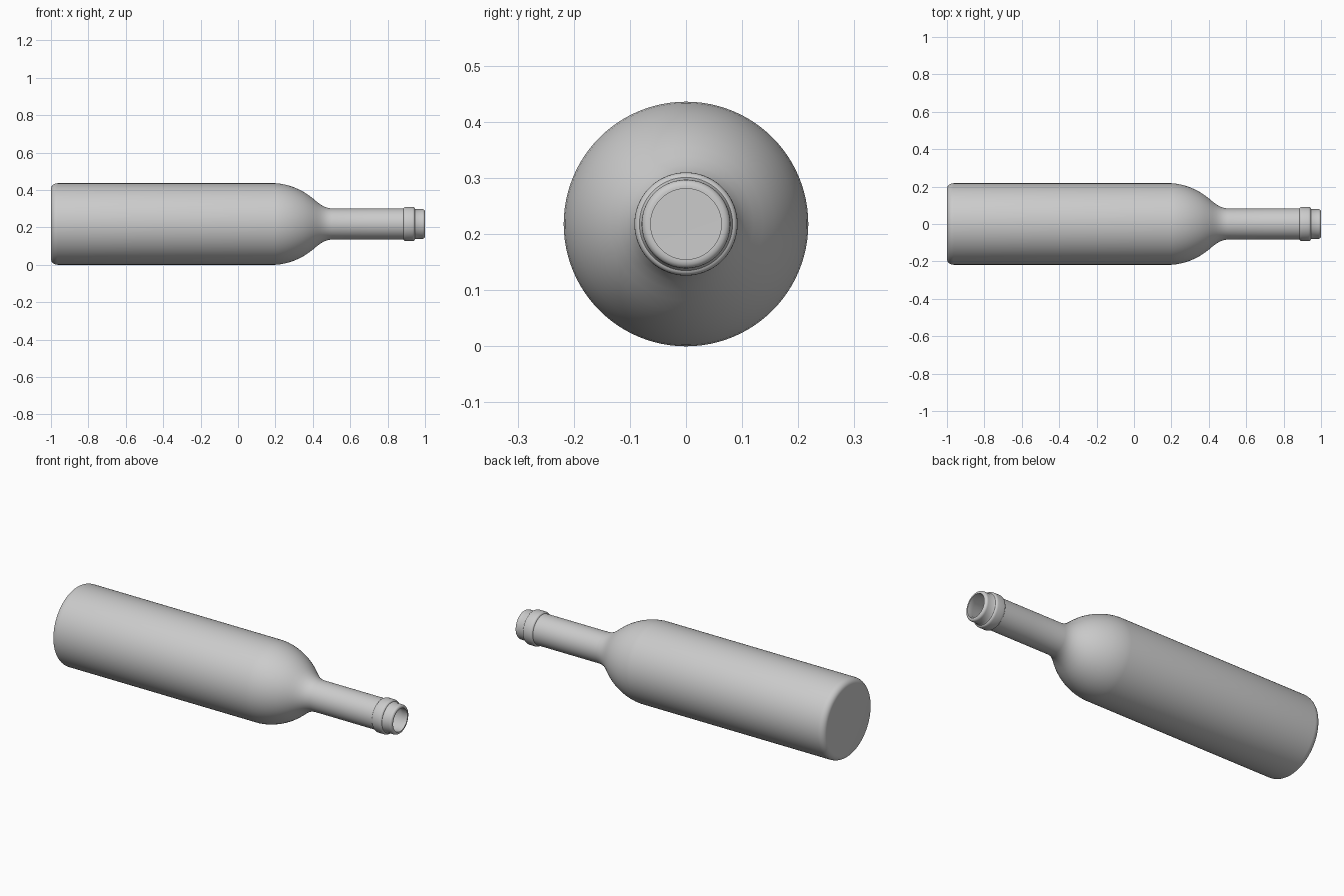
import bpy, bmesh, math

if "Cube" in bpy.data.objects:
    bpy.data.objects.remove(bpy.data.objects["Cube"])

SEGMENTS = 96
AXIS_Z = 0.218


def arc(cx, cr, rx, rr, a0, a1, n=6):
    """Elliptical arc in the (x, radius) profile plane."""
    out = []
    for i in range(n + 1):
        a = math.radians(a0 + (a1 - a0) * i / n)
        out.append((cx + rx * math.cos(a), cr + rr * math.sin(a)))
    return out


def lathe(name, profile):
    """Spin an (x, radius) profile round the bottle's lying axis."""
    bm = bmesh.new()
    rings = []
    for x, r in profile:
        if r == 0:
            rings.append([bm.verts.new((x, 0, AXIS_Z))] * SEGMENTS)
            continue
        rings.append([bm.verts.new((x, r * math.cos(2 * math.pi * i / SEGMENTS),
                                    AXIS_Z + r * math.sin(2 * math.pi * i / SEGMENTS)))
                      for i in range(SEGMENTS)])
    for a, b in zip(rings, rings[1:]):
        for i in range(SEGMENTS):
            j = (i + 1) % SEGMENTS
            bm.faces.new(list(dict.fromkeys((a[i], a[j], b[j], b[i]))))
    bmesh.ops.recalc_face_normals(bm, faces=bm.faces)
    mesh = bpy.data.meshes.new(name)
    bm.to_mesh(mesh)
    bm.free()
    obj = bpy.data.objects.new(name, mesh)
    bpy.context.collection.objects.link(obj)
    bpy.context.view_layer.objects.active = obj
    obj.select_set(True)
    bpy.ops.object.shade_smooth_by_angle(angle=math.radians(35))
    return obj


# Base, body and shoulder
outer = [(-1.0, 0)]
outer += arc(-0.965, 0.188, 0.035, 0.03, 180, 90)
outer += [(-0.5, 0.218), (0.2, 0.218), (0.225, 0.2155), (0.25, 0.211), (0.275, 0.2045),
          (0.3, 0.196), (0.325, 0.185), (0.35, 0.172), (0.375, 0.156), (0.4, 0.137),
          (0.42, 0.120), (0.44, 0.105), (0.46, 0.093), (0.48, 0.086), (0.5, 0.083)]
# Neck, collar and lip
outer += [(0.7, 0.083), (0.88, 0.083)]
outer += arc(0.898, 0.083, 0.013, 0.009, 180, 90, 4)
outer += arc(0.932, 0.083, 0.013, 0.009, 90, 0, 4)
outer += [(0.952, 0.079), (0.985, 0.079)]
outer += arc(0.988, 0.067, 0.012, 0.012, 90, 0, 4)
# Hollow inside, from mouth to inner floor
inner = [(1.0, 0.063), (0.97, 0.063), (0.955, 0.070), (0.5, 0.073), (0.46, 0.081),
         (0.43, 0.099), (0.39, 0.133), (0.34, 0.166), (0.28, 0.192), (0.2, 0.206),
         (-0.95, 0.206), (-0.98, 0.185), (-0.985, 0)]
lathe("bottle", outer + inner)
